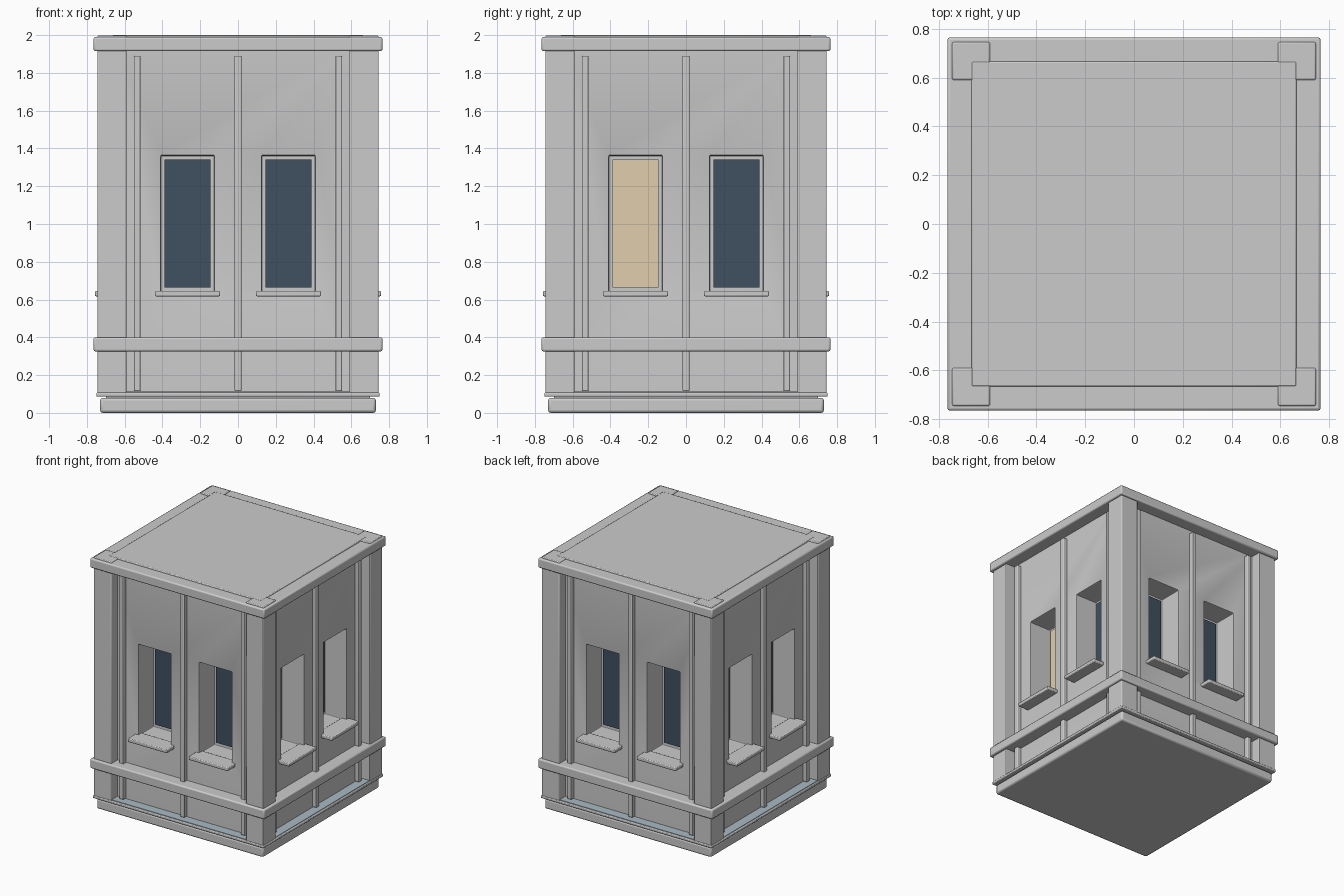
import bpy, bmesh, math
from mathutils import Matrix, Vector

if "Cube" in bpy.data.objects:
    bpy.data.objects.remove(bpy.data.objects["Cube"])


def material(name, rgb):
    m = bpy.data.materials.new(name)
    m.diffuse_color = (*rgb, 1)
    m.use_nodes = True
    m.node_tree.nodes["Principled BSDF"].inputs["Base Color"].default_value = m.diffuse_color
    return m


DARK = material("dark_glass", (0.05, 0.08, 0.115))
LIT = material("lit_glass", (0.75, 0.62, 0.42))
STRIP = material("blue_strip", (0.40, 0.49, 0.55))


def add_box(bm, lo, hi, turn=0):
    """Box between two corners, turned about z by quarter turns."""
    lo, hi = Vector(lo), Vector(hi)
    size = hi - lo
    mat = (Matrix.Rotation(turn * math.pi / 2, 4, 'Z')
           @ Matrix.Translation((lo + hi) / 2)
           @ Matrix.Diagonal((*size, 1)))
    bmesh.ops.create_cube(bm, size=1, matrix=mat)


def make(name, boxes, bevel=0.0, mat=None):
    """Object made of (lo, hi, turn) boxes."""
    bm = bmesh.new()
    for b in boxes:
        add_box(bm, *b)
    me = bpy.data.meshes.new(name)
    bm.to_mesh(me)
    bm.free()
    ob = bpy.data.objects.new(name, me)
    bpy.context.collection.objects.link(ob)
    if mat:
        me.materials.append(mat)
    if bevel:
        add_bevel(ob, bevel)
    return ob


def add_bevel(ob, width):
    mod = ob.modifiers.new("bevel", 'BEVEL')
    mod.width = width
    mod.segments = 2
    mod.limit_method = 'ANGLE'


def slab(name, half, z0, z1, bevel):
    return make(name, [((-half, -half, z0), (half, half, z1))], bevel)


WALL = 0.665       # wall face distance from the centre
DEPTH = 0.19       # window recess
WX = (-0.267, 0.267)
SIDES = range(4)   # front, right, back, left

# Horizontal courses
slab("plinth", 0.73, 0.0, 0.08, 0.014)
slab("plinth_core", 0.70, 0.06, 0.10, 0)
slab("base_ledge", 0.75, 0.086, 0.108, 0.006)
slab("lower_band", 0.765, 0.325, 0.40, 0.01).hide_render = False
slab("cornice", 0.765, 1.915, 1.99, 0.01)

# Wall block with eight window recesses
walls = slab("walls", WALL, 0.10, 2.0, 0)
cutter = make("window_cutter", [((x - 0.142, -WALL - 0.1, 0.64),
                                 (x + 0.142, -WALL + DEPTH, 1.363), s)
                                for s in SIDES for x in WX])
cutter.hide_render = True
cutter.hide_viewport = True
cut = walls.modifiers.new("windows", 'BOOLEAN')
cut.operation = 'DIFFERENCE'
cut.solver = 'EXACT'
cut.object = cutter
add_bevel(walls, 0.006)

# Corner pilasters
make("corner_pilasters", [((-0.745, -0.745, 0.10), (-0.59, -0.59, 1.998), s)
                          for s in SIDES], 0.006)

# Vertical ribs
make("ribs", [((x - 0.018, -0.70, 0.115), (x + 0.018, -0.65, 1.89), s)
              for s in SIDES for x in (-0.533, 0, 0.533)], 0.005)

# Window sills
make("window_sills", [((x - 0.172, -0.757, 0.617), (x + 0.172, -0.62, 0.646), s)
                      for s in SIDES for x in WX], 0.006)

# Panes: one lit window on the right side
panes = {True: [], False: []}
for s in SIDES:
    for x in WX:
        lit = s == 1 and x < 0
        panes[lit].append(((x - 0.122, -WALL + DEPTH - 0.01, 0.665),
                           (x + 0.122, -WALL + DEPTH + 0.01, 1.342), s))
make("dark_panes", panes[False], 0, DARK)
make("lit_pane", panes[True], 0, LIT)

# Thin coloured strip on the ledge between the pilasters
make("ledge_strips", [((-0.59, -0.74, 0.104), (0.59, -0.65, 0.112), s)
                      for s in SIDES], 0, STRIP)

# Smooth the bevels, keep the flats crisp
bpy.ops.object.select_all(action='DESELECT')
for ob in bpy.context.collection.objects:
    if ob.type == 'MESH' and ob is not cutter:
        ob.select_set(True)
        bpy.context.view_layer.objects.active = ob
bpy.ops.object.shade_smooth_by_angle(angle=math.radians(30))
